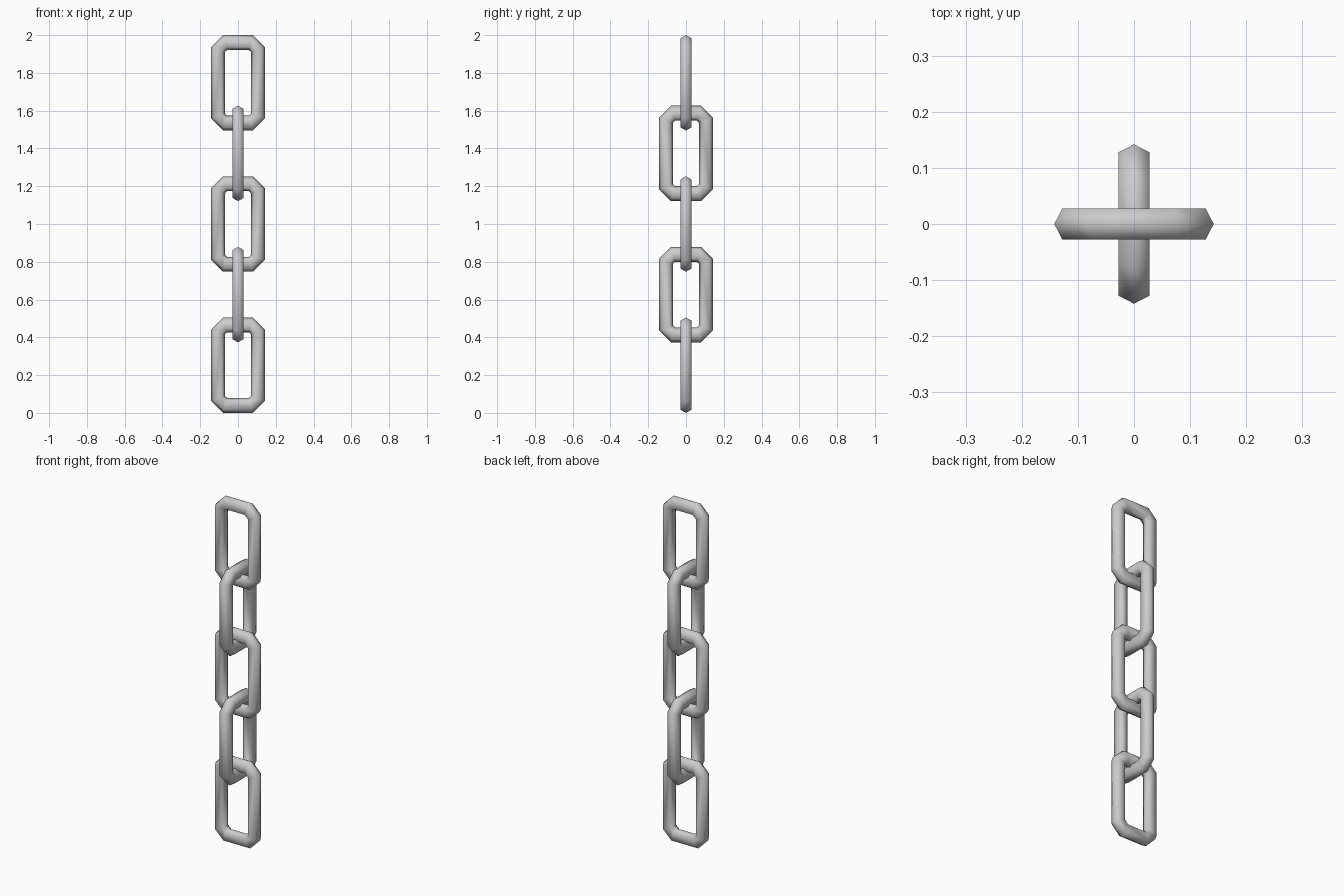
import bpy, bmesh

if "Cube" in bpy.data.objects:
    bpy.data.objects.remove(bpy.data.objects["Cube"])

H, PITCH, T = 0.2525, 0.37375, 0.028   # half link height, link spacing, half thickness

# One quadrant's two corner rings: (outer tip, inner tip) in the link plane
RING_SIDE = ((0.142, H - 0.063), (0.070, H - 0.090))
RING_END = ((0.079, H), (0.058, H - 0.079))
# Hexagonal cross-section: (fraction from outer to inner tip, offset across the plane)
HEX = [(0, 0), (0.2, T), (0.8, T), (1, 0), (0.8, -T), (0.2, -T)]


def make_link(name, z, turned):
    bm = bmesh.new()
    # Walk round the link, mirroring the two corner rings into four quadrants
    order = [(RING_SIDE, 1, 1), (RING_END, 1, 1), (RING_END, -1, 1), (RING_SIDE, -1, 1),
             (RING_SIDE, -1, -1), (RING_END, -1, -1), (RING_END, 1, -1), (RING_SIDE, 1, -1)]
    rings = []
    for (outer, inner), sx, sz in order:
        ring = []
        for t, y in HEX:
            u = sx * (outer[0] + (inner[0] - outer[0]) * t)
            w = sz * (outer[1] + (inner[1] - outer[1]) * t)
            ring.append(bm.verts.new((y, u, w) if turned else (u, y, w)))
        rings.append(ring)
    for i, a in enumerate(rings):
        b = rings[(i + 1) % len(rings)]
        for j in range(6):
            k = (j + 1) % 6
            bm.faces.new((a[j], a[k], b[k], b[j])).smooth = True
    bmesh.ops.recalc_face_normals(bm, faces=bm.faces)
    mesh = bpy.data.meshes.new(name)
    bm.to_mesh(mesh)
    bm.free()
    obj = bpy.data.objects.new(name, mesh)
    obj.location.z = z
    bpy.context.collection.objects.link(obj)


# Five interlocked links, every other one turned a quarter
for n in range(5):
    make_link(f"chain_link_{n + 1}", H + n * PITCH, n % 2 == 1)
